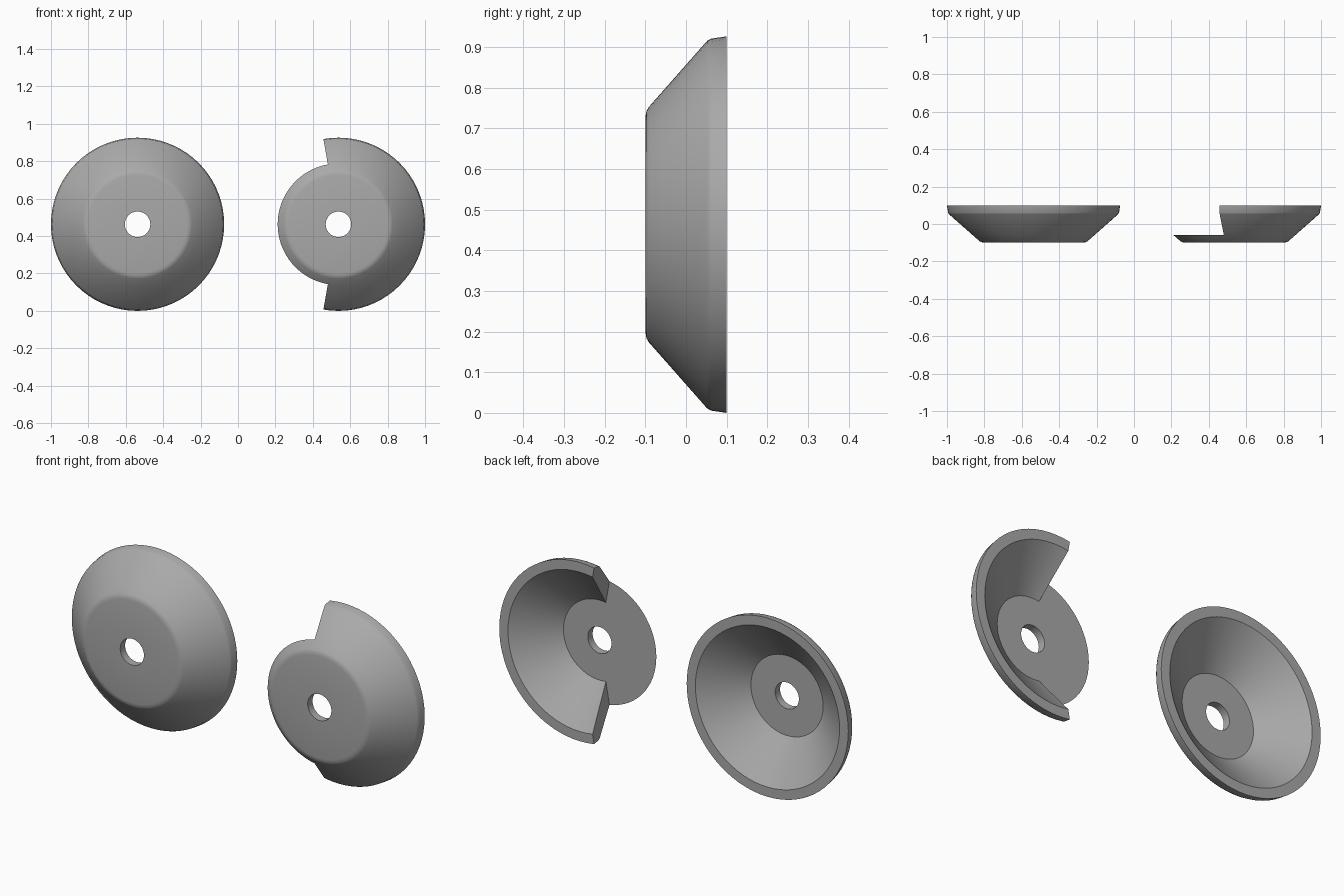
import bpy
import bmesh
from math import radians, sin, cos

cube = bpy.data.objects.get("Cube")
if cube:
    bpy.data.objects.remove(cube, do_unlink=True)

SEGMENTS = 72
RADIUS = 0.463
OFFSET = 0.537

# Closed cross-section as (radius, depth), from the front of the bore
# around the outside to the back of the bore
PROFILE = [
    (0.068, -0.10), (0.264, -0.10), (0.280, -0.097), (0.290, -0.091),
    (0.325, -0.06),                                   # level of the floor
    (0.452, 0.052), (0.4575, 0.062), (RADIUS, 0.10),  # outer wall and rim
    (0.413, 0.10), (0.207, -0.06),                    # inner wall
    (0.068, -0.06),
]
WALL_START, WALL_END = 4, 9

metal = bpy.data.materials.new("plain_grey")
metal.use_nodes = True
grey = (0.4, 0.4, 0.4, 1)
metal.diffuse_color = grey
metal.node_tree.nodes["Principled BSDF"].inputs["Base Color"].default_value = grey


def make_dish(name, x, cut=None):
    """Lathe the section about the y axis; drop the wall between the cut angles."""
    bm = bmesh.new()
    step = 360 / SEGMENTS
    rings = []
    for i in range(SEGMENTS):
        a = radians(i * step)
        rings.append([bm.verts.new((r * cos(a), y, r * sin(a))) for r, y in PROFILE])

    count = len(PROFILE)
    for i in range(SEGMENTS):
        here, after = rings[i], rings[(i + 1) % SEGMENTS]
        is_open = cut and cut[0] < (i + 0.5) * step < cut[1]
        pairs = [(k, (k + 1) % count) for k in range(count)]
        if is_open:
            # Base plate only: flat floor out to its edge
            pairs = [p for p in pairs if not WALL_START <= p[0] < WALL_END]
            pairs.append((WALL_START, WALL_END))
        for p, q in pairs:
            bm.faces.new((here[p], here[q], after[q], after[p]))

    # End faces of the remaining wall
    if cut:
        for angle in cut:
            bm.faces.new(rings[round(angle / step)][WALL_START:WALL_END + 1])
        loose = [v for v in bm.verts if not v.link_faces]
        bmesh.ops.delete(bm, geom=loose, context='VERTS')

    bmesh.ops.recalc_face_normals(bm, faces=bm.faces[:])
    mesh = bpy.data.meshes.new(name)
    bm.to_mesh(mesh)
    bm.free()
    mesh.materials.append(metal)
    obj = bpy.data.objects.new(name, mesh)
    obj.location = (x, 0, RADIUS)
    bpy.context.collection.objects.link(obj)

    bpy.ops.object.select_all(action='DESELECT')
    obj.select_set(True)
    bpy.context.view_layer.objects.active = obj
    bpy.ops.object.shade_smooth_by_angle(angle=radians(35))
    return obj


make_dish("full_dish", -OFFSET)
make_dish("cutaway_dish", OFFSET, cut=(100, 260))
